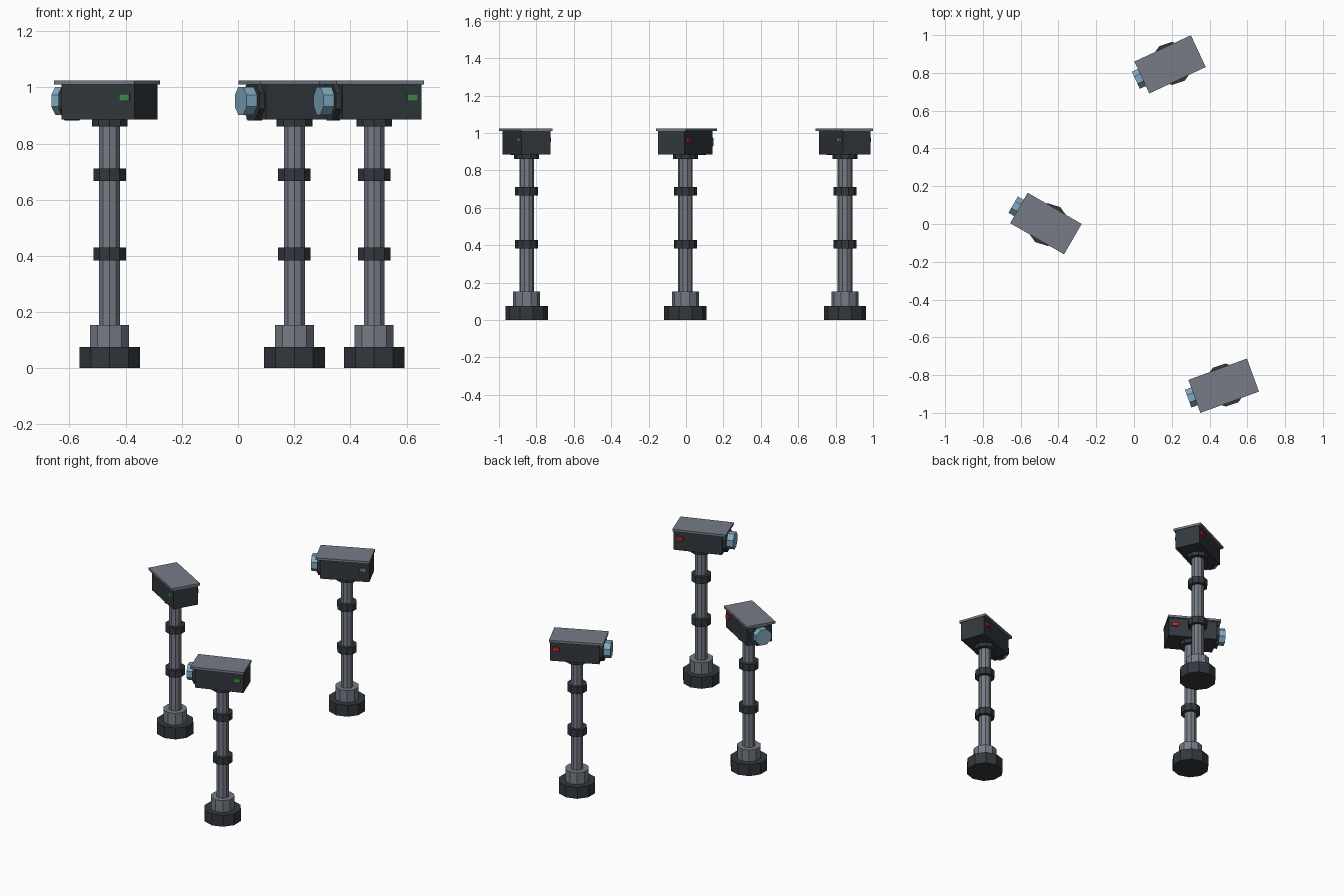
import bpy
import math
from mathutils import Matrix, Vector

cube = bpy.data.objects.get("Cube")
if cube:
    bpy.data.objects.remove(cube, do_unlink=True)


def material(name, rgb):
    mat = bpy.data.materials.new(name)
    mat.use_nodes = True
    mat.diffuse_color = (*rgb, 1)
    mat.node_tree.nodes["Principled BSDF"].inputs["Base Color"].default_value = (*rgb, 1)
    return mat


GREY = material("steel grey", (0.18, 0.20, 0.24))
DARK = material("dark charcoal", (0.032, 0.04, 0.048))
GLASS = material("lens blue", (0.22, 0.40, 0.53))
GREEN = material("green light", (0.06, 0.26, 0.08))
RED = material("red light", (0.55, 0.02, 0.02))


def finish(name, mat, matrix):
    obj = bpy.context.object
    obj.name = name
    obj.data.materials.append(mat)
    obj.matrix_world = matrix
    return obj


def box(name, mat, frame, low, high):
    """Box between two corners given in the local frame."""
    low, high = Vector(low), Vector(high)
    bpy.ops.mesh.primitive_cube_add(size=1)
    size = Matrix.Diagonal((*(high - low), 1))
    return finish(name, mat, frame @ Matrix.Translation((low + high) / 2) @ size)


def upright(name, mat, frame, radius, bottom, top):
    """Ten-sided vertical drum."""
    bpy.ops.mesh.primitive_cylinder_add(vertices=10, radius=radius, depth=top - bottom)
    return finish(name, mat, frame @ Matrix.Translation((0, 0, (bottom + top) / 2)))


def barrel(name, mat, frame, radius, start, end):
    """Eight-sided drum along the local x axis, flat side up."""
    bpy.ops.mesh.primitive_cylinder_add(vertices=8, radius=radius, depth=end - start)
    turn = Matrix.Rotation(math.pi / 2, 4, 'Y') @ Matrix.Rotation(math.pi / 8, 4, 'Z')
    return finish(name, mat, frame @ Matrix.Translation(((start + end) / 2, 0, 0.952)) @ turn)


def camera_post(tag, x, y, yaw):
    stand = Matrix.Translation((x, y, 0))
    head = stand @ Matrix.Rotation(math.radians(yaw), 4, 'Z')

    # Stand: stepped foot, pole, clamps and mount
    upright(tag + "_foot", DARK, stand, 0.1135, 0, 0.075)
    upright(tag + "_socket", GREY, stand, 0.073, 0.075, 0.153)
    upright(tag + "_pole", GREY, stand, 0.039, 0.15, 0.87)
    upright(tag + "_lower_clamp", DARK, stand, 0.061, 0.383, 0.429)
    upright(tag + "_upper_clamp", DARK, stand, 0.061, 0.667, 0.712)
    upright(tag + "_mount", DARK, stand, 0.067, 0.86, 0.887)

    # Head: housing, rain cover, lens and side lights
    box(tag + "_housing", DARK, head, (-0.15, -0.082, 0.885), (0.15, 0.082, 1.012))
    box(tag + "_cover", GREY, head, (-0.176, -0.093, 1.01), (0.154, 0.093, 1.025))
    barrel(tag + "_lens_ring", DARK, head, 0.075, -0.17, -0.14)
    barrel(tag + "_lens", GLASS, head, 0.054, -0.211, -0.15)
    for side, mat, label in ((-1, GREEN, "green"), (1, RED, "red")):
        mid = side * 0.087
        box(f"{tag}_{label}_light", mat, head,
            (0.092, mid - 0.0045, 0.952), (0.132, mid + 0.0045, 0.977))


camera_post("right", -0.457, -0.003, -30)
camera_post("back", 0.201, 0.85, 25)
camera_post("left", 0.485, -0.8525, 20)
